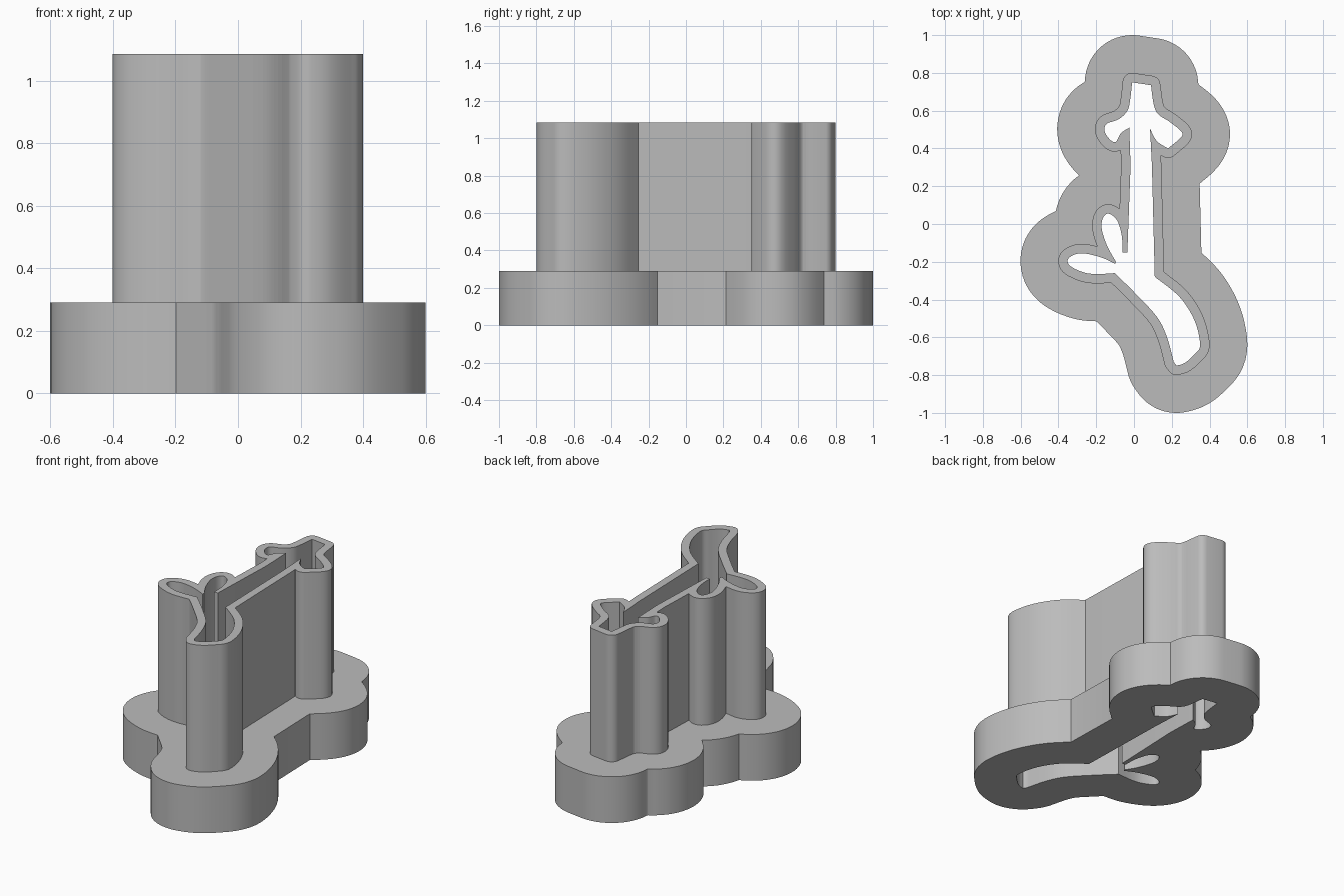
import bpy
from math import atan2, pi, cos, sin
from mathutils import Vector
from mathutils.geometry import intersect_point_line

cube = bpy.data.objects.get("Cube")
if cube:
    bpy.data.objects.remove(cube)

WALL, FLANGE = 0.05, 0.25          # outward offsets from the cut-out
BASE_TOP, WALL_TOP = 0.29, 1.085

# Cut-out outline, counter-clockwise: each run is smooth, runs meet at corners
RUNS = [
    # upper left lobe
    [(-.01, .75), (-.02, .66), (-.035, .6), (-.08, .555), (-.145, .53), (-.155, .49),
     (-.125, .445), (-.095, .435), (-.07, .48), (-.025, .51)],
    # left side of the stem
    [(-.018, .31), (-.035, -.15)],
    # upper petal
    [(-.06, -.15), (-.065, -.06), (-.09, .02), (-.135, .055), (-.165, .03),
     (-.17, -.03), (-.14, -.12), (-.095, -.2)],
    # lower petal
    [(-.1, -.21), (-.18, -.175), (-.28, -.155), (-.345, -.18), (-.34, -.22),
     (-.27, -.255), (-.2, -.265), (-.1, -.26)],
    # leg
    [(-.1, -.262), (0, -.36), (.12, -.49), (.175, -.6), (.21, -.73)],
    [(.225, -.75), (.27, -.735), (.32, -.69), (.35, -.64), (.32, -.51), (.24, -.385), (.11, -.28)],
    # right side of the stem
    [(.095, .31), (.085, .505)],
    # upper right lobe
    [(.085, .505), (.12, .44), (.18, .4)],
    [(.18, .4), (.25, .46), (.25, .49), (.19, .54), (.13, .58), (.105, .63), (.09, .735)],
]


def smooth(run, steps=6):
    """Catmull-Rom curve through the points of a run."""
    p = [Vector(q) for q in run]
    if len(p) < 3:
        return p
    p = [p[0]] + p + [p[-1]]
    out = []
    for a, b, c, d in zip(p, p[1:], p[2:], p[3:]):
        for i in range(steps):
            t = i / steps
            out.append(b + (c - a) * (t / 2) + (a * 2 - b * 5 + c * 4 - d) * (t * t / 2)
                       + (b * 3 - a - c * 3 + d) * (t ** 3 / 2))
    return out + [p[-1]]


def distance(q, a, b):
    t = max(0, min(1, (q - a).dot(b - a) / (b - a).length_squared))
    return (q - a.lerp(b, t)).length


def simplify(pts, tol=0.0006):
    """Drop points that lie almost on the chord of their neighbours."""
    if len(pts) < 3 or (pts[0] - pts[-1]).length < 1e-6:
        return pts
    far, k = max((distance(q, pts[0], pts[-1]), i) for i, q in enumerate(pts))
    if far < tol:
        return [pts[0], pts[-1]]
    return simplify(pts[:k + 1], tol)[:-1] + simplify(pts[k:], tol)


def offset(outline, d, step=0.004):
    """Round outward offset of a closed outline, without self-overlaps."""
    edges = list(zip(outline, outline[1:] + outline[:1]))
    raw = []
    for (a, b), (_, c) in zip(edges, edges[1:] + edges[:1]):
        u, v = (b - a).normalized(), (c - b).normalized()
        n = Vector((u.y, -u.x)) * d
        count = max(1, int((b - a).length / step))
        raw += [a.lerp(b, i / count) + n for i in range(count + 1)]
        turn = atan2(u.x * v.y - u.y * v.x, u.dot(v))
        start, count = atan2(n.y, n.x), int(turn * d / step)
        raw += [b + Vector((cos(start + turn * i / count), sin(start + turn * i / count))) * d
                for i in range(1, count)]
    kept = [q for q in raw if all(distance(q, a, b) > d - 0.0003 for a, b in edges)]
    half = len(kept) // 2
    return simplify(kept[:half + 1])[:-1] + simplify(kept[half:])


def ring(name, outer, inner, z0, z1):
    """Upright solid between two closed outlines."""
    curve = bpy.data.curves.new(name, 'CURVE')
    curve.dimensions, curve.fill_mode = '2D', 'BOTH'
    curve.extrude = (z1 - z0) / 2
    for pts in (outer, inner):
        spline = curve.splines.new('POLY')
        spline.points.add(len(pts) - 1)
        for sp, q in zip(spline.points, pts):
            sp.co = (q.x, q.y, 0, 1)
        spline.use_cyclic_u = True
    obj = bpy.data.objects.new(name, curve)
    bpy.context.collection.objects.link(obj)
    obj.location.z = (z0 + z1) / 2
    bpy.ops.object.select_all(action='DESELECT')
    obj.select_set(True)
    bpy.context.view_layer.objects.active = obj
    bpy.ops.object.convert(target='MESH')
    obj = bpy.context.object
    # weld caps to sides and face everything outward
    bpy.ops.object.mode_set(mode='EDIT')
    bpy.ops.mesh.select_all(action='SELECT')
    bpy.ops.mesh.remove_doubles(threshold=0.00005)
    bpy.ops.mesh.normals_make_consistent(inside=False)
    bpy.ops.object.mode_set(mode='OBJECT')
    obj.data.materials.clear()
    obj.data.materials.append(grey)
    bpy.ops.object.shade_smooth_by_angle(angle=pi / 6)
    return obj


grey = bpy.data.materials.new("plain_grey")
grey.use_nodes = True
grey.diffuse_color = (0.5, 0.5, 0.5, 1)
grey.node_tree.nodes["Principled BSDF"].inputs["Base Color"].default_value = (0.5, 0.5, 0.5, 1)

hole = []
for run in RUNS:
    for q in smooth(run):
        if not hole or (q - hole[-1]).length > 0.002:
            hole.append(q)

ring("base_flange", offset(hole, FLANGE), hole, 0, BASE_TOP)
ring("cutting_wall", offset(hole, WALL), hole, BASE_TOP, WALL_TOP)
